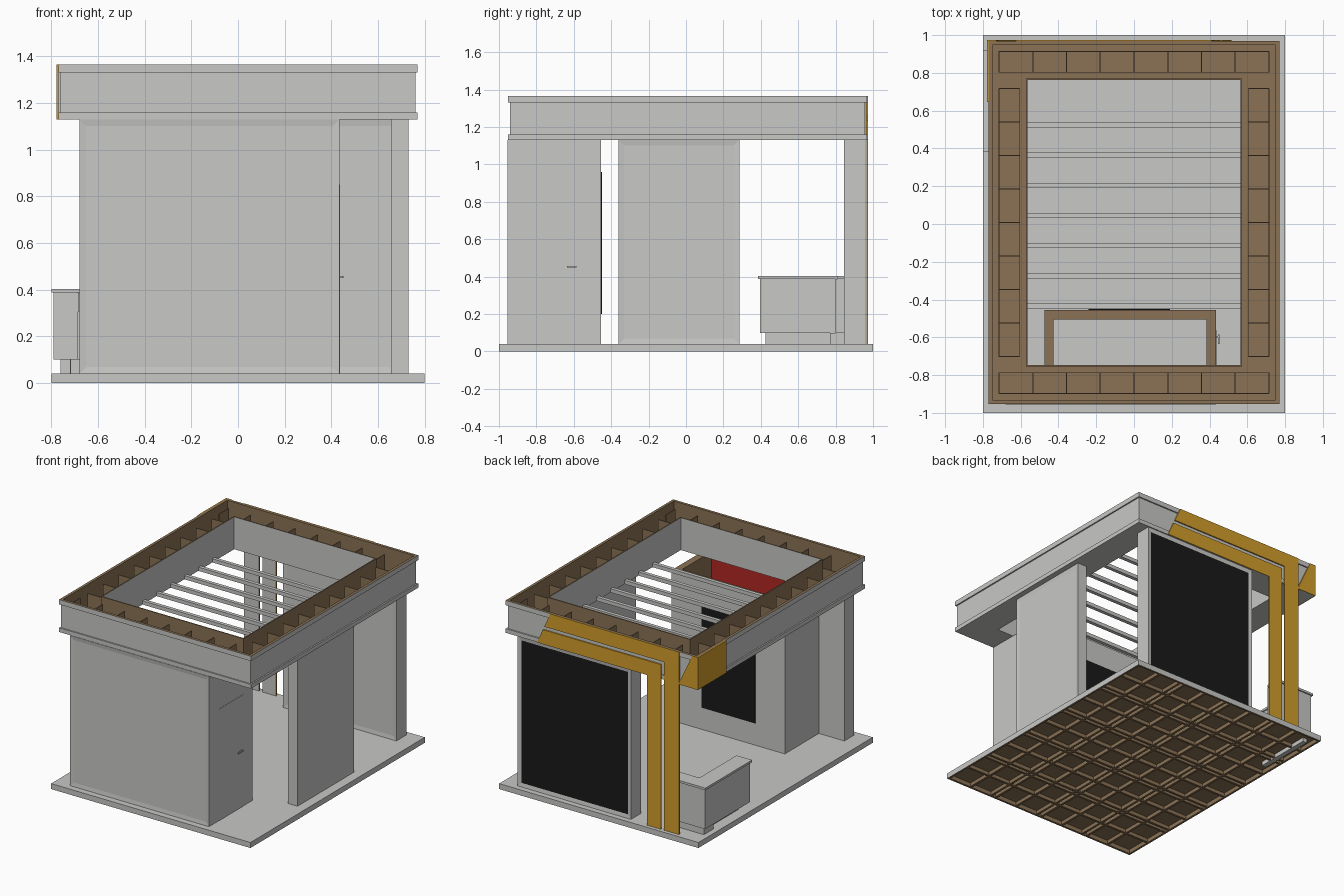
import bpy, bmesh
from mathutils import Vector

if "Cube" in bpy.data.objects:
    bpy.data.objects.remove(bpy.data.objects["Cube"])


def material(name, r, g, b):
    m = bpy.data.materials.new(name)
    m.use_nodes = True
    m.diffuse_color = (r, g, b, 1)
    m.node_tree.nodes["Principled BSDF"].inputs["Base Color"].default_value = (r, g, b, 1)
    return m


GREY = material("light_grey", .58, .58, .57)
BROWN = material("wood_brown", .258, .171, .091)
YELLOW = material("golden_yellow", .65, .34, .023)
BLACK = material("screen_black", .01, .01, .01)
RED = material("red", .44, .02, .018)


def finish(name, bm, *mats):
    me = bpy.data.meshes.new(name)
    bm.to_mesh(me)
    bm.free()
    for m in mats:
        me.materials.append(m)
    ob = bpy.data.objects.new(name, me)
    bpy.context.collection.objects.link(ob)
    return ob


def add_box(bm, x, y, z):
    """Add a box given its (min, max) along each axis."""
    made = bmesh.ops.create_cube(bm, size=1)["verts"]
    for v in made:
        v.co = [a[0] if c < 0 else a[1] for a, c in zip((x, y, z), v.co)]


def box(name, x, y, z, mat=GREY, accent=None, sides=()):
    """Box; faces pointing along any of sides take the accent colour."""
    bm = bmesh.new()
    add_box(bm, x, y, z)
    bm.normal_update()
    for f in bm.faces:
        if any(f.normal.dot(Vector(s)) > .9 for s in sides):
            f.material_index = 1
    return finish(name, bm, mat, accent or mat)


def framed_panel(name, x, y, z, sides, accent=None, accent_side=None):
    """Box with a shallow sunken field on the chosen sides."""
    bm = bmesh.new()
    add_box(bm, x, y, z)
    bm.normal_update()
    fields = [f for f in bm.faces if any(f.normal.dot(Vector(s)) > .9 for s in sides)]
    bmesh.ops.inset_individual(bm, faces=fields, thickness=.04, depth=-.004)
    for f in fields:
        if accent and f.normal.dot(Vector(accent_side)) > .9:
            f.material_index = 1
    return finish(name, bm, GREY, accent or GREY)


def plate(name, outline, y0, y1):
    """Outline in x and z, extruded along y; the inward side stays grey."""
    bm = bmesh.new()
    face = bm.faces.new([bm.verts.new((px, y0, pz)) for px, pz in outline])
    moved = bmesh.ops.extrude_face_region(bm, geom=[face])["geom"]
    for v in moved:
        if isinstance(v, bmesh.types.BMVert):
            v.co.y = y1
    bmesh.ops.recalc_face_normals(bm, faces=bm.faces)
    for f in bm.faces:
        f.material_index = 1 if f.normal.y < -.9 else 0
    return finish(name, bm, YELLOW, GREY)


FRONT, BACK, RIGHT, LEFT = (0, -1, 0), (0, 1, 0), (-1, 0, 0), (1, 0, 0)
FLOOR, CEIL, TOP = .04, 1.13, 1.365
WALL = (FLOOR, CEIL)

# Floor platform: deck, grey skirt and wooden joists below
box("deck", (-.8, .8), (-1, 1), (.03, FLOOR), GREY, BROWN, [(0, 0, -1)])
for s, n in ((-1, "right"), (1, "left")):
    box(n + "_skirt", sorted((s * .8, s * .785)), (-1, 1), (0, .03), GREY, BROWN,
        [(0, 0, -1), (-s, 0, 0)])
for s, n in ((-1, "front"), (1, "back")):
    box(n + "_skirt", (-.785, .785), sorted((s, s * .985)), (0, .03), GREY, BROWN,
        [(0, 0, -1), (0, -s, 0)])
bm = bmesh.new()
for i in range(1, 8):
    for off in ((-.02, .02) if i % 2 == 0 else (0,)):
        c = -.8 + .2 * i + off
        add_box(bm, (c - .008, c + .008), (-.985, .985), (.004, .03))
for i in range(1, 10):
    for off in ((-.02, .02) if i % 2 == 0 else (0,)):
        c = -1 + .2 * i + off
        add_box(bm, (-.785, .785), (c - .008, c + .008), (.004, .03))
finish("floor_joists", bm, BROWN)
box("floor_slot", (-.745, -.71), (.49, .92), (.001, .03))

# Front wall, with the store room behind it
framed_panel("front_wall", (-.68, .435), (-.955, -.845), WALL, [FRONT])
box("store_lining", (-.425, .385), (-.845, -.84), WALL, RED)
UP = (0, 0, 1)
box("store_left_wall", (.385, .435), (-.845, -.455), WALL, GREY, BROWN, [UP, RIGHT])
box("store_right_wall", (-.475, -.425), (-.845, -.455), WALL, GREY, BROWN, [UP, LEFT])
box("store_back_wall", (-.425, .385), (-.505, -.455), WALL, GREY, BROWN, [UP, FRONT])
box("store_screen", (-.24, .19), (-.455, -.45), (.2, .96), BLACK)
box("store_door", (.435, .437), (-.84, -.56), (FLOOR, .85))
box("door_handle", (.445, .453), (-.635, -.585), (.45, .458))
box("door_handle_stem", (.437, .445), (-.6, -.592), (.45, .458))

# Side panel and back wall with its large screen
framed_panel("side_panel", (.655, .73), (-.36, .285), WALL, [LEFT, RIGHT])
framed_panel("back_wall", (-.23, .68), (.845, .96), WALL, [FRONT, BACK], BLACK, BACK)

# Roof ring: an open-topped channel swept around the opening
section = [(0, CEIL), (.205, CEIL), (.205, 1.16), (.195, 1.16), (.195, 1.33), (.205, 1.33),
           (.205, TOP), (.185, TOP), (.185, 1.14), (.008, 1.14), (.008, TOP), (0, TOP)]
HX, HY, CY = .565, .755, .008
bm = bmesh.new()
corners = [[bm.verts.new((sx * (HX + d), CY + sy * (HY + d), z)) for d, z in section]
           for sx, sy in ((-1, -1), (1, -1), (1, 1), (-1, 1))]
for c in range(4):
    a, b = corners[c], corners[(c + 1) % 4]
    for i in range(len(section)):
        j = (i + 1) % len(section)
        f = bm.faces.new((a[i], b[i], b[j], a[j]))
        f.material_index = 1 if 6 <= i <= 10 else 0
bmesh.ops.recalc_face_normals(bm, faces=bm.faces)
finish("roof_ring", bm, GREY, BROWN)

# Timber ribs inside the roof channel
bm = bmesh.new()
IN, OUT, RIB = .04, .15, (1.14, 1.33)
for s in (-1, 1):
    for i in range(9):
        x = -.715 + i * 1.43 / 8
        add_box(bm, (x - .003, x + .003),
                sorted((CY + s * (HY + IN), CY + s * (HY + OUT))), RIB)
        y = CY - .71 + i * 1.42 / 8
        add_box(bm, sorted((s * (HX + IN), s * (HX + OUT))), (y - .003, y + .003), RIB)
    for d in (IN, OUT):
        y, x = CY + s * (HY + d), s * (HX + d)
        add_box(bm, (-.715, .715), (y - .002, y + .002), (1.14, 1.18))
        add_box(bm, (x - .002, x + .002), (CY - .71, CY + .71), (1.14, 1.18))
finish("roof_ribs", bm, BROWN)

# Slender beams across the opening
for i in range(7):
    y = -.435 + .16 * i
    box("ceiling_beam", (-HX, HX), (y - .013, y + .013), (CEIL, 1.157))


# Golden angled bands on the back, sharing one slanted end line
def slant(z):
    return .515 - .45 * (z - CEIL), z


def band(name, near, far, low, high):
    plate(name, [slant(low), slant(high), (far, high), (far, FLOOR), (near, FLOOR),
                 (near, low)], .964, .973)


band("inner_gold_band", -.37, -.48, CEIL, 1.235)
band("outer_gold_band", -.505, -.625, 1.26, TOP)
plate("gold_corner_back", [(-.62, CEIL), (-.777, CEIL), (-.777, TOP), (-.73, TOP)], .964, .973)
box("gold_corner_side", (-.777, -.77), (.645, .964), (CEIL, TOP), YELLOW)

# L-shaped reception counter
for part, grow, z in (("top", .01, (.388, .404)), ("body", 0, (.1, .388)), ("base", -.03, (FLOOR, .1))):
    box("counter_side_" + part, (-.79 - grow + (.04 if grow < 0 else 0), -.685 + grow),
        (.395 - grow, .8 + grow), z)
    box("counter_back_" + part, (-.79 - grow, -.5 + grow), (.8 + grow, .91 + grow), z)
for y in (.4, .6):
    box("counter_drawer", (-.685, -.682), (y, y + .196), (.305, .385))
